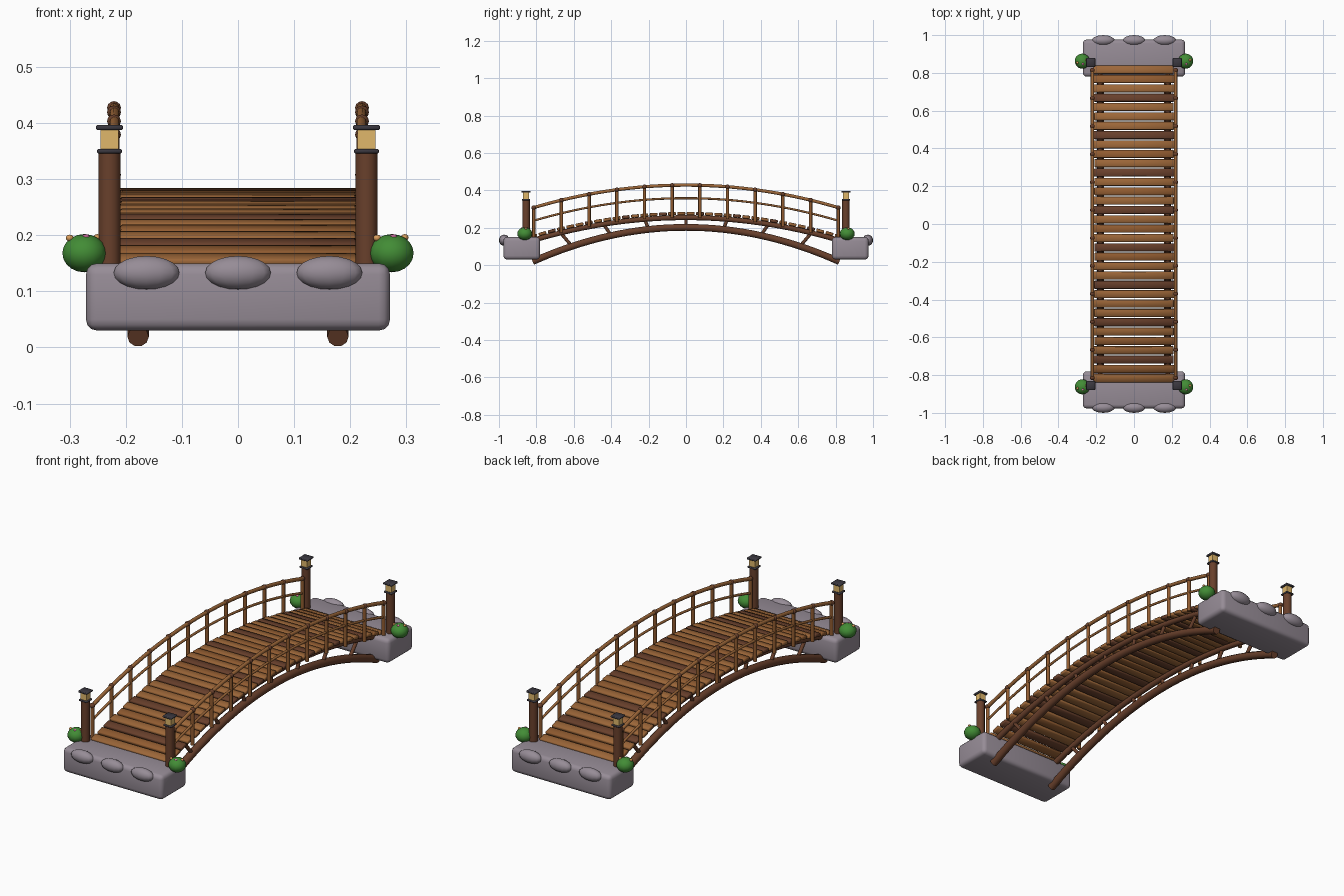
import bpy, bmesh, math, random
from mathutils import Vector, Matrix

if "Cube" in bpy.data.objects:
    bpy.data.objects.remove(bpy.data.objects["Cube"])

random.seed(4)


def material(name, rgb):
    m = bpy.data.materials.new(name)
    lin = [c / 12.92 if c <= 0.04045 else ((c + 0.055) / 1.055) ** 2.4 for c in rgb]
    m.diffuse_color = (*lin, 1)
    m.use_nodes = True
    m.node_tree.nodes["Principled BSDF"].inputs["Base Color"].default_value = m.diffuse_color
    return m


WOOD = material("warm wood", (0.61, 0.40, 0.22))
WOOD2 = material("tan wood", (0.57, 0.36, 0.19))
DARK = material("dark wood", (0.41, 0.25, 0.17))
STONE = material("grey stone", (0.59, 0.55, 0.59))
GREEN = material("leaf green", (0.26, 0.55, 0.21))
METAL = material("dark metal", (0.23, 0.22, 0.25))
GLOW = material("lamp glow", (0.88, 0.72, 0.42))
PINK = material("pink petal", (0.82, 0.42, 0.62))
ORANGE = material("orange petal", (0.86, 0.62, 0.36))


def finish(name, bm, mat, smooth=True):
    bmesh.ops.recalc_face_normals(bm, faces=bm.faces)
    me = bpy.data.meshes.new(name)
    bm.to_mesh(me)
    bm.free()
    ob = bpy.data.objects.new(name, me)
    bpy.context.collection.objects.link(ob)
    me.materials.append(mat)
    if smooth:
        bpy.ops.object.select_all(action='DESELECT')
        ob.select_set(True)
        bpy.context.view_layer.objects.active = ob
        bpy.ops.object.shade_smooth_by_angle(angle=math.radians(46))
    return ob


def box(name, loc, size, mat, bevel=0.0, tilt=0.0, segments=1):
    bm = bmesh.new()
    bmesh.ops.create_cube(bm, size=1)
    bmesh.ops.scale(bm, vec=size, verts=bm.verts)
    if bevel:
        bmesh.ops.bevel(bm, geom=bm.edges[:], offset=bevel, segments=segments,
                        profile=0.5, affect='EDGES')
    bmesh.ops.transform(bm, matrix=Matrix.Translation(loc) @ Matrix.Rotation(tilt, 4, 'X'),
                        verts=bm.verts)
    return finish(name, bm, mat, bevel > 0)


def blob(name, loc, size, mat, u=12, v=8):
    bm = bmesh.new()
    bmesh.ops.create_uvsphere(bm, u_segments=u, v_segments=v, radius=1)
    bmesh.ops.scale(bm, vec=size, verts=bm.verts)
    bmesh.ops.translate(bm, vec=loc, verts=bm.verts)
    return finish(name, bm, mat)


def tube(name, points, r, mat, sides=10):
    """Round bar swept along a path."""
    pts = [Vector(p) for p in points]
    bm = bmesh.new()
    rings = []
    for i, p in enumerate(pts):
        d = (pts[min(i + 1, len(pts) - 1)] - pts[max(i - 1, 0)]).normalized()
        a = Vector((1, 0, 0))
        a = (a - d * a.dot(d)).normalized()
        b = d.cross(a)
        rings.append([bm.verts.new(p + r * (a * math.cos(t) + b * math.sin(t)))
                      for t in (2 * math.pi * k / sides for k in range(sides))])
    for r0, r1 in zip(rings, rings[1:]):
        for k in range(sides):
            n = (k + 1) % sides
            bm.faces.new((r0[k], r0[n], r1[n], r1[k]))
    bm.faces.new(rings[0])
    bm.faces.new(rings[-1])
    return finish(name, bm, mat)


def arc(y, top, drop):
    return top - drop * (y / 0.82) ** 2


def arch(name, x, top, drop, r, mat, half=0.82):
    ys = [half * (i / 16 - 1) for i in range(33)]
    return tube(name, [(x, y, arc(y, top, drop)) for y in ys], r, mat)


# Deck planks following the arch, every fourth one dark
for i in range(34):
    y = (i - 16.5) * 0.0495
    slope = math.atan(-2 * 0.122 * y / 0.82 ** 2)
    mat = DARK if i % 4 == 2 else random.choice((WOOD, WOOD, WOOD2))
    box("deck_plank", (random.uniform(-0.003, 0.003), y, arc(y, 0.276, 0.122)),
        (0.425, 0.042, 0.017), mat, 0.003, slope)

for s in (-1, 1):
    # Main arch, stringer under the deck and struts between them
    arch("arch_beam", s * 0.178, 0.202, 0.183, 0.019, DARK)
    arch("deck_stringer", s * 0.178, 0.254, 0.122, 0.014, DARK)
    for y in (-0.67, -0.44, -0.22, 0, 0.22, 0.44, 0.67):
        yb = y * 0.91
        tube("strut", [(s * 0.178, y, arc(y, 0.254, 0.122)),
                       (s * 0.178, yb, arc(yb, 0.202, 0.183))], 0.009, DARK, 8)

    # Railing
    arch("top_rail", s * 0.22, 0.428, 0.122, 0.009, WOOD)
    arch("middle_rail", s * 0.22, 0.358, 0.122, 0.006, WOOD)
    for k in range(12):
        y = (k - 5.5) * 0.148
        z = arc(y, 0.428, 0.122)
        tube("baluster", [(s * 0.22, y, z - 0.172), (s * 0.22, y, z)], 0.009, WOOD2, 8)
        blob("baluster_cap", (s * 0.221, y, z), (0.013, 0.013, 0.012), DARK, 10, 6)

for e in (-1, 1):
    # Stone footing with rounded boulders on the outer face
    box("stone_footing", (0, e * 0.878, 0.09), (0.542, 0.196, 0.12), STONE, 0.02, 0, 3)
    for x in (-0.163, 0, 0.163):
        blob("boulder", (x, e * 0.972, 0.133), (0.06, 0.028, 0.03), STONE, 14, 10)

    for s in (-1, 1):
        # Corner post with lantern
        x, y = s * 0.229, e * 0.855
        tube("corner_post", [(x, y, 0.13), (x, y, 0.347)], 0.02, DARK, 12)
        box("lantern_base", (x, y, 0.350), (0.044, 0.044, 0.008), METAL, 0.002)
        box("lantern_light", (x, y, 0.371), (0.032, 0.032, 0.036), GLOW)
        box("lantern_roof", (x, y, 0.392), (0.048, 0.048, 0.009), METAL, 0.002)

        # Flowering bush
        bx, by = s * 0.274, e * 0.862
        blob("bush", (bx, by, 0.168), (0.040, 0.040, 0.034), GREEN, 14, 10)
        for dx, dy, dz, mat in ((-0.026, -0.008, 0.027, ORANGE), (0.003, -0.014, 0.028, PINK),
                                (0.023, 0.006, 0.028, ORANGE)):
            blob("flower", (bx + dx, by + dy, 0.168 + dz), (0.007, 0.007, 0.006), mat, 8, 6)
